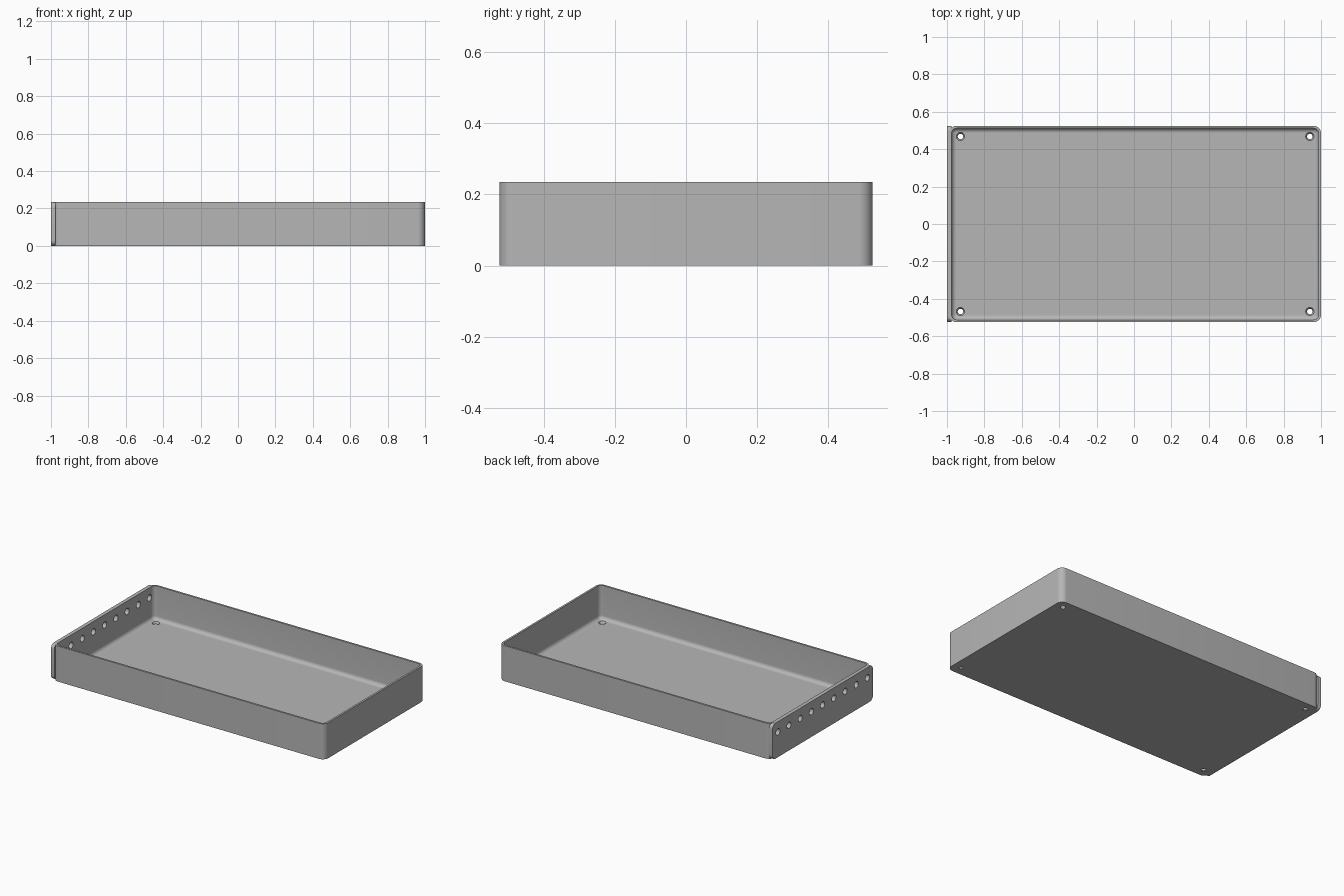
import bpy, bmesh, math
from mathutils import Matrix, Vector

if "Cube" in bpy.data.objects:
    bpy.data.objects.remove(bpy.data.objects["Cube"])

X0, X1, HY, H = -0.988, 1.0, 0.525, 0.235   # tray extents
WALL, CORNER, FILLET = 0.013, 0.04, 0.025
SEG = 8

mat = bpy.data.materials.new("light_grey")
mat.use_nodes = True
GREY = (0.47, 0.47, 0.47, 1)
mat.diffuse_color = GREY
mat.node_tree.nodes["Principled BSDF"].inputs["Base Color"].default_value = GREY


def finish(bm, name):
    bmesh.ops.recalc_face_normals(bm, faces=bm.faces)
    mesh = bpy.data.meshes.new(name)
    bm.to_mesh(mesh)
    bm.free()
    mesh.materials.append(mat)
    ob = bpy.data.objects.new(name, mesh)
    bpy.context.collection.objects.link(ob)
    return ob


def rounded_rect(a0, a1, b0, b1, r):
    """Corner arcs of a rectangle, counter-clockwise."""
    pts = []
    centres = [(a1 - r, b1 - r), (a0 + r, b1 - r), (a0 + r, b0 + r), (a1 - r, b0 + r)]
    for k, (ca, cb) in enumerate(centres):
        for i in range(SEG + 1):
            t = math.pi / 2 * (k + i / SEG)
            pts.append((ca + r * math.cos(t), cb + r * math.sin(t)))
    return pts


def loft(rings, name):
    """Skin a stack of equal rings and cap both ends."""
    bm = bmesh.new()
    loops = [[bm.verts.new(p) for p in ring] for ring in rings]
    n = len(loops[0])
    for lo, hi in zip(loops, loops[1:]):
        for i in range(n):
            j = (i + 1) % n
            bm.faces.new((lo[i], lo[j], hi[j], hi[i]))
    bm.faces.new(loops[0][::-1])
    bm.faces.new(loops[-1])
    return finish(bm, name)


def tray_ring(inset, z):
    pts = rounded_rect(X0 + inset, X1 - inset, -HY + inset, HY - inset, CORNER - inset)
    return [(x, y, z) for x, y in pts]


# Open tray: outside wall, rim, inside wall, filleted floor
rings = [tray_ring(0, 0), tray_ring(0, H), tray_ring(WALL, H)]
for i in range(SEG + 1):
    t = math.pi / 2 * i / SEG
    rings.append(tray_ring(WALL + FILLET * (1 - math.cos(t)),
                           WALL + FILLET * (1 - math.sin(t))))
tray = loft(rings, "tray")

# End plate with rounded corners, overlapping the tray end wall
outline = rounded_rect(-HY, HY, 0, H, 0.03)
plate = loft([[(x, y, z) for y, z in outline] for x in (-1.0, X0 + WALL - 0.001)],
             "end_plate")


def cutter(name, places, r1, r2, depth, turn=Matrix()):
    bm = bmesh.new()
    for p in places:
        bmesh.ops.create_cone(bm, cap_ends=True, segments=24, radius1=r1, radius2=r2,
                              depth=depth, matrix=Matrix.Translation(p) @ turn)
    ob = finish(bm, name)
    ob.hide_render = True
    return ob


# Countersunk floor holes and a row of holes through the end plate
floor_cut = cutter("floor_hole_cutter",
                   [Vector((x, y, WALL / 2)) for x in (X0 + 0.06, X1 - 0.06)
                    for y in (-0.468, 0.468)], 0.014, 0.023, WALL + 0.002)
row_cut = cutter("end_hole_cutter",
                 [Vector((-0.985, 0.117 * i, 0.167)) for i in range(-4, 5)],
                 0.021, 0.021, 0.06, Matrix.Rotation(math.pi / 2, 4, "Y"))

for ob, cuts in ((tray, (floor_cut, row_cut)), (plate, (row_cut,))):
    bpy.ops.object.select_all(action="DESELECT")
    ob.select_set(True)
    bpy.context.view_layer.objects.active = ob
    for cut in cuts:
        mod = ob.modifiers.new(cut.name, "BOOLEAN")
        mod.operation = "DIFFERENCE"
        mod.solver = "EXACT"
        mod.object = cut
        bpy.ops.object.modifier_apply(modifier=mod.name)
    bpy.ops.object.shade_smooth_by_angle(angle=math.radians(30))

for cut in (floor_cut, row_cut):
    bpy.data.objects.remove(cut)
